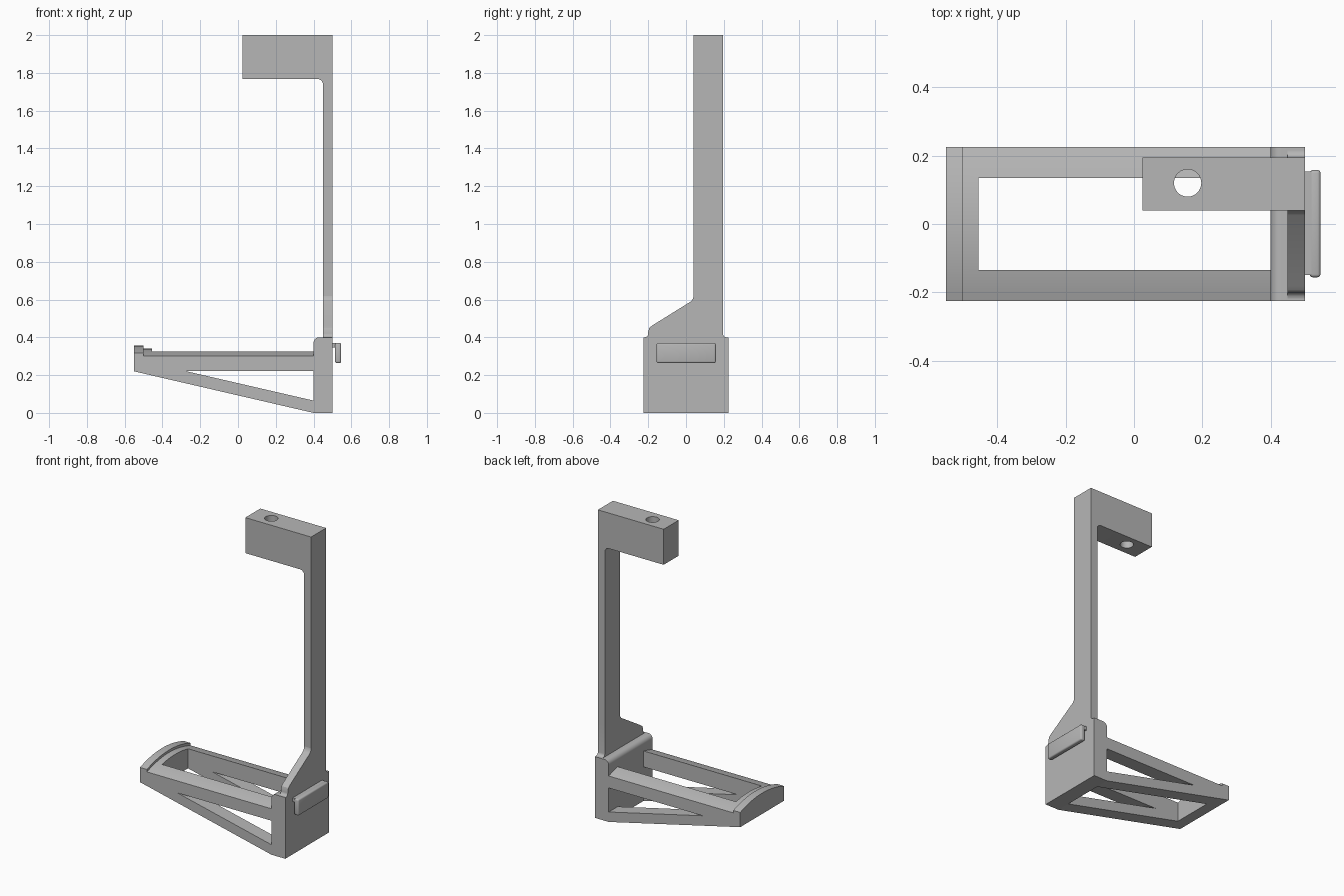
import bpy, bmesh, math
from mathutils import Vector

cube = bpy.data.objects.get("Cube")
if cube:
    bpy.data.objects.remove(cube, do_unlink=True)

grey = bpy.data.materials.new("plain_grey")
grey.use_nodes = True
grey.diffuse_color = (0.47, 0.47, 0.47, 1)
grey.node_tree.nodes["Principled BSDF"].inputs["Base Color"].default_value = (0.47, 0.47, 0.47, 1)


def prism(name, points, axis, low, high):
    """Extrude a 2D outline along an axis: x takes (y, z), y takes (x, z), z takes (x, y)."""
    place = {"x": lambda a, b, t: Vector((t, a, b)),
             "y": lambda a, b, t: Vector((a, t, b)),
             "z": lambda a, b, t: Vector((a, b, t))}[axis]
    bm = bmesh.new()
    face = bm.faces.new([bm.verts.new(place(a, b, low)) for a, b in points])
    extruded = bmesh.ops.extrude_face_region(bm, geom=[face])
    moved = [v for v in extruded["geom"] if isinstance(v, bmesh.types.BMVert)]
    bmesh.ops.translate(bm, verts=moved, vec=place(0, 0, high - low))
    bmesh.ops.recalc_face_normals(bm, faces=bm.faces)
    mesh = bpy.data.meshes.new(name)
    bm.to_mesh(mesh)
    bm.free()
    mesh.materials.append(grey)
    obj = bpy.data.objects.new(name, mesh)
    bpy.context.collection.objects.link(obj)
    return obj


def rect(a0, a1, b0, b1):
    return [(a0, b0), (a1, b0), (a1, b1), (a0, b1)]


def arc(ca, cb, radius, start, end, steps=8):
    angles = [math.radians(start + (end - start) * i / steps) for i in range(steps + 1)]
    return [(ca + radius * math.cos(t), cb + radius * math.sin(t)) for t in angles]


def apply_modifiers(obj):
    bpy.ops.object.select_all(action="DESELECT")
    obj.select_set(True)
    bpy.context.view_layer.objects.active = obj
    for mod in list(obj.modifiers):
        bpy.ops.object.modifier_apply(modifier=mod.name)


def cut(obj, *cutters):
    for cutter in cutters:
        mod = obj.modifiers.new("cut", "BOOLEAN")
        mod.operation = "DIFFERENCE"
        mod.solver = "EXACT"
        mod.object = cutter
    apply_modifiers(obj)
    for cutter in cutters:
        bpy.data.objects.remove(cutter, do_unlink=True)


def smooth(obj):
    bpy.ops.object.select_all(action="DESELECT")
    obj.select_set(True)
    bpy.context.view_layer.objects.active = obj
    bpy.ops.object.shade_smooth_by_angle(angle=math.radians(30))


HALF = 0.226      # half the depth of the cradle
TIP = -0.55       # free end of the cradle
WALL = 0.4        # inner face of the base block


def arched(crown):
    """Cross-section with a gently crowned top."""
    top = []
    for i in range(25):
        y = HALF - 2 * HALF * i / 24
        top.append((y, crown - 0.78 * y * y))
    return [(-HALF, 0), (HALF, 0)] + top


def underside():
    return prism("underside_cutter", [(TIP - 0.1, -0.1), (WALL + 0.02, -0.1), (WALL + 0.02, -0.0046),
                                      (TIP - 0.1, 0.243)], "y", -1, 1)


# Cradle: crowned frame, open in the middle, with triangular side openings
cradle = prism("cradle_frame", arched(0.34), "x", -0.5, WALL)
cut(cradle,
    underside(),
    prism("middle_cutter", rect(-0.455, WALL + 0.1, -0.134, 0.134), "z", -1, 1),
    prism("side_cutter", [(-0.28, 0.222), (WALL + 0.1, 0.222), (WALL + 0.1, 0.042)], "y", -1, 1))

# Raised lip across the free end
lip = prism("end_lip", arched(0.356), "x", TIP, -0.5)
cut(lip, underside())

# Base block with a rounded inner top edge
block = prism("base_block", [(WALL, 0), (0.5, 0), (0.5, 0.4), (0.45, 0.4)]
              + arc(0.43, 0.37, 0.03, 90, 180), "y", -HALF, HALF)

# Gusset that narrows from the block to the post
gusset = prism("post_gusset",
               [(-0.218, 0.4), (0.215, 0.4)] + arc(0.215, 0.42, 0.02, 270, 180, 5)
               + [(0.195, 0.62), (0.04, 0.62), (0.037, 0.604), (0.026, 0.59), (-0.18, 0.462),
                  (-0.194, 0.45), (-0.2, 0.43)] + arc(-0.22, 0.42, 0.02, 0, -85, 5), "x", 0.45, 0.5)

# Post and overhanging arm, with a fillet in the corner and a vertical hole
post = prism("post_and_arm",
             [(0.45, 0.62), (0.5, 0.62), (0.5, 2), (0.025, 2), (0.025, 1.768)]
             + arc(0.42, 1.738, 0.03, 90, 0), "y", 0.04, 0.195)
cut(post, prism("hole_cutter", arc(0.157, 0.12, 0.04, 0, 350, 35), "z", 1.5, 2.5))

# Clip on the outer face: a bridge and a hanging plate
bridge = prism("clip_bridge", rect(0.5, 0.52, 0.345, 0.369), "y", -0.15, 0.153)
plate = prism("clip_plate", rect(0.514, 0.546, 0.264, 0.37), "y", -0.156, 0.158)
bevel = plate.modifiers.new("soft_edges", "BEVEL")
bevel.width = 0.009
bevel.segments = 3
apply_modifiers(plate)

for part in (cradle, lip, block, gusset, post, plate):
    smooth(part)
